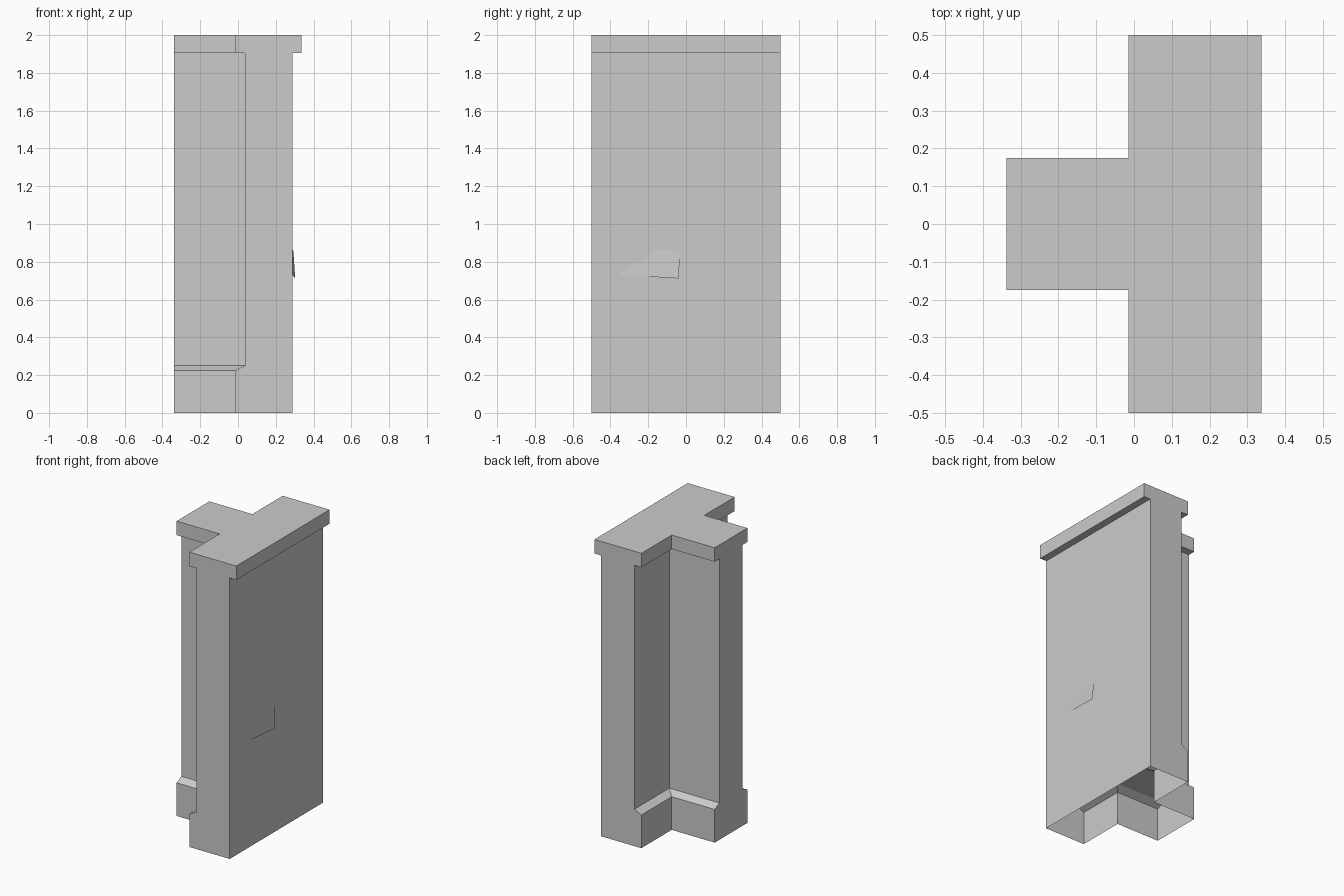
import bpy, bmesh

if "Cube" in bpy.data.objects:
    bpy.data.objects.remove(bpy.data.objects["Cube"])

STEM_X, FRONT_X, CAP_X = -0.338, 0.288, 0.337


def t_outline(back_x, front_x, half_stem):
    """T-shaped plan: a full-length bar with a stem toward -x."""
    return [(front_x, -0.5), (front_x, 0.5), (back_x, 0.5),
            (back_x, half_stem), (STEM_X, half_stem),
            (STEM_X, -half_stem), (back_x, -half_stem), (back_x, -0.5)]


def make_object(name, bm):
    mesh = bpy.data.meshes.new(name)
    bm.to_mesh(mesh)
    bm.free()
    obj = bpy.data.objects.new(name, mesh)
    bpy.context.collection.objects.link(obj)
    return obj


def loft(name, sections):
    """Join matching outlines at rising heights; the top is closed."""
    bm = bmesh.new()
    rings = [[bm.verts.new((x, y, z)) for x, y in outline]
             for outline, z in sections]
    for low, high in zip(rings, rings[1:]):
        for i in range(len(low)):
            j = (i + 1) % len(low)
            bm.faces.new((low[i], low[j], high[j], high[i]))
    bm.faces.new(rings[-1])
    return make_object(name, bm)


base = t_outline(-0.015, FRONT_X, 0.175)
shaft = t_outline(0.037, FRONT_X, 0.125)
cap = t_outline(-0.015, CAP_X, 0.175)

# Wall body: base, sloped ledge, recessed shaft and overhanging cap
loft("wall_section", [(base, 0), (base, 0.225), (shaft, 0.25),
                      (shaft, 1.905), (cap, 1.905), (cap, 2.0)])

# Underside closing the shaft above the hollow base
bm = bmesh.new()
bm.faces.new([bm.verts.new((x, y, 0.25)) for x, y in reversed(shaft)])
make_object("shaft_underside", bm)

# Thin tilted panel on the front face, one corner sunk into the wall
bm = bmesh.new()
bm.faces.new([bm.verts.new(p) for p in
              [(0.289, -0.35, 0.73), (0.303, -0.04, 0.712),
               (0.293, -0.03, 0.857), (0.279, -0.345, 0.875)]])
make_object("tilted_panel", bm)
